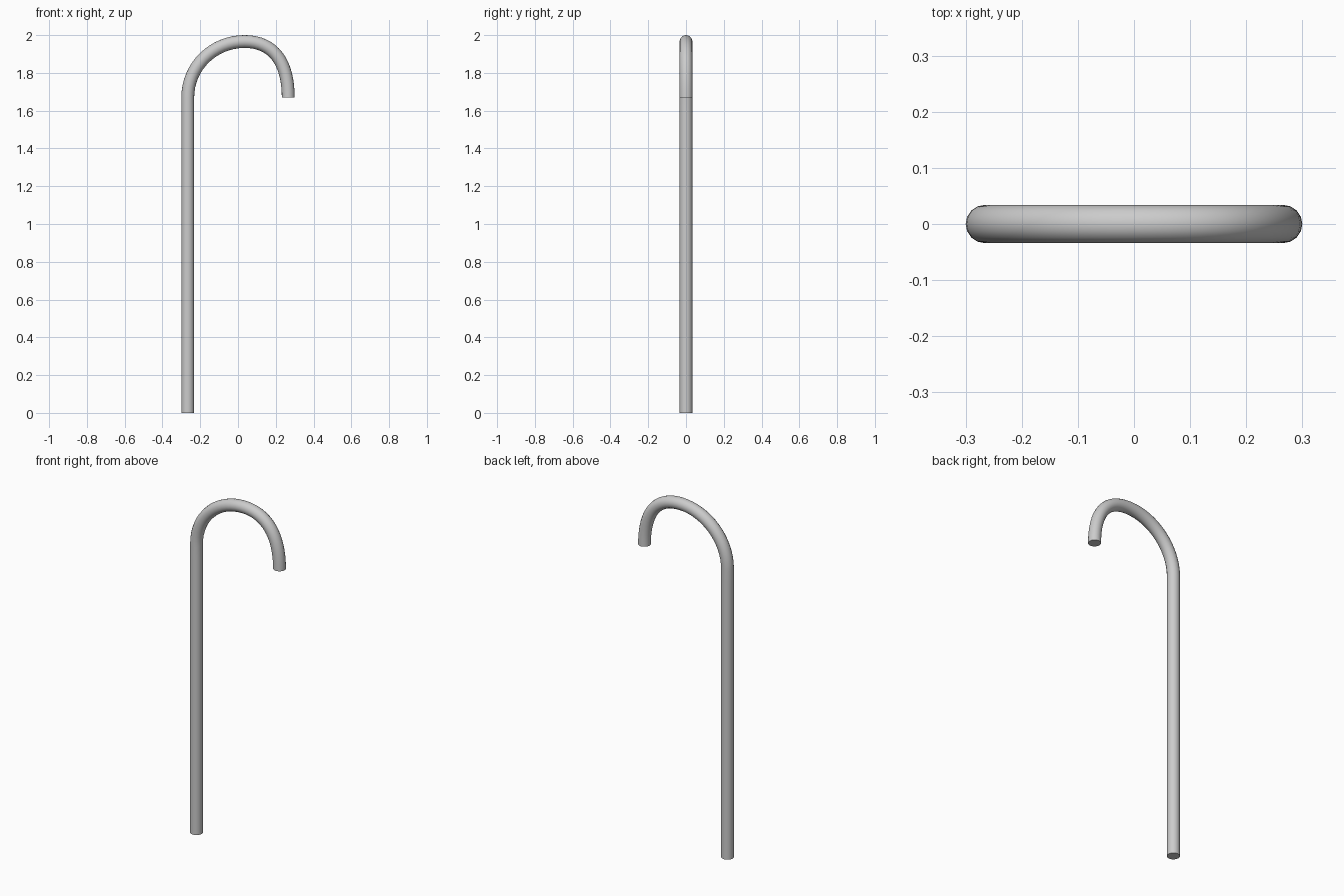
import bpy

if "Cube" in bpy.data.objects:
    bpy.data.objects.remove(bpy.data.objects["Cube"])

R = 0.034
TOP = 2.0 - R

# Centreline: (point, left handle, right handle) in the XZ plane
path = [
    ((-0.266, 0.0), (-0.266, -0.3), (-0.266, 0.5)),
    ((-0.266, 1.67), (-0.266, 1.2), (-0.266, 1.835)),
    ((0.035, TOP), (-0.131, TOP), (0.185, TOP)),
    ((0.266, 1.67), (0.266, 1.86), (0.266, 1.5)),
]

# Bent tube swept along the centreline
curve = bpy.data.curves.new("cane_tube", 'CURVE')
curve.dimensions = '3D'
curve.bevel_depth = R
curve.bevel_resolution = 6
curve.resolution_u = 16
curve.use_fill_caps = True
spline = curve.splines.new('BEZIER')
spline.bezier_points.add(len(path) - 1)
for bp, (co, left, right) in zip(spline.bezier_points, path):
    bp.handle_left_type = bp.handle_right_type = 'FREE'
    bp.co = (co[0], 0, co[1])
    bp.handle_left = (left[0], 0, left[1])
    bp.handle_right = (right[0], 0, right[1])

cane = bpy.data.objects.new("cane_tube", curve)
bpy.context.collection.objects.link(cane)

# Mesh with smooth sides and flat, sharp-edged end caps
bpy.context.view_layer.objects.active = cane
cane.select_set(True)
bpy.ops.object.convert(target='MESH')
cane = bpy.context.object
bpy.ops.object.mode_set(mode='EDIT')
bpy.ops.mesh.select_all(action='SELECT')
bpy.ops.mesh.remove_doubles(threshold=0.0001)
bpy.ops.mesh.normals_make_consistent(inside=False)
bpy.ops.object.mode_set(mode='OBJECT')
bpy.ops.object.shade_smooth_by_angle()
